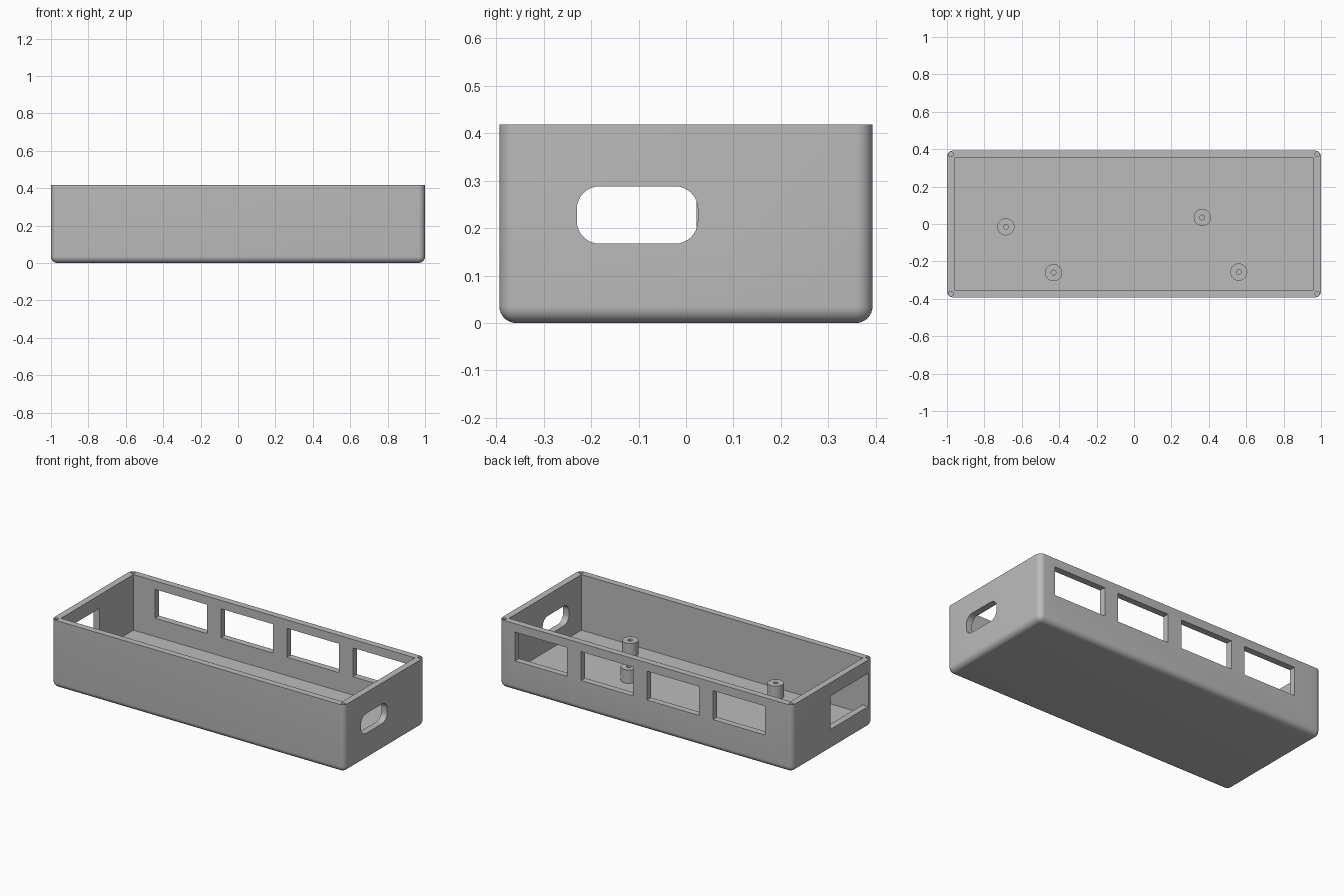
import bpy, bmesh, math
from mathutils import Matrix, Vector

if "Cube" in bpy.data.objects:
    bpy.data.objects.remove(bpy.data.objects["Cube"], do_unlink=True)

HALF_Y, TOP, FLOOR = 0.393, 0.418, 0.075
INNER_X, INNER_Y = 0.96, 0.353

grey = bpy.data.materials.new("plain_grey")
grey.use_nodes = True
colour = (0.5, 0.5, 0.5, 1)
grey.diffuse_color = colour
grey.node_tree.nodes["Principled BSDF"].inputs["Base Color"].default_value = colour


def make_object(name, bm):
    bmesh.ops.recalc_face_normals(bm, faces=bm.faces)
    mesh = bpy.data.meshes.new(name)
    bm.to_mesh(mesh)
    bm.free()
    mesh.materials.append(grey)
    obj = bpy.data.objects.new(name, mesh)
    bpy.context.collection.objects.link(obj)
    return obj


def box(name, low, high, radius=0, rounded=lambda edge: False):
    low, high = Vector(low), Vector(high)
    bm = bmesh.new()
    bmesh.ops.create_cube(bm, size=1)
    bmesh.ops.scale(bm, vec=high - low, verts=bm.verts)
    bmesh.ops.translate(bm, vec=(low + high) / 2, verts=bm.verts)
    edges = [e for e in bm.edges if rounded(e)]
    if edges:
        bmesh.ops.bevel(bm, geom=edges, offset=radius, segments=8,
                        profile=0.5, affect='EDGES')
    return make_object(name, bm)


def cylinder(name, x, y, low, high, radius):
    bm = bmesh.new()
    bmesh.ops.create_cone(bm, cap_ends=True, segments=24, radius1=radius, radius2=radius,
                          depth=high - low, matrix=Matrix.Translation((x, y, (low + high) / 2)))
    return make_object(name, bm)


def smooth(obj):
    bpy.ops.object.select_all(action='DESELECT')
    obj.select_set(True)
    bpy.context.view_layer.objects.active = obj
    bpy.ops.object.shade_smooth_by_angle(angle=math.radians(30))


def cut(obj, cutters):
    for cutter in cutters:
        cutter.hide_render = True
        mod = obj.modifiers.new(cutter.name, 'BOOLEAN')
        mod.operation, mod.solver, mod.object = 'DIFFERENCE', 'EXACT', cutter
    bpy.context.view_layer.update()
    graph = bpy.context.evaluated_depsgraph_get()
    result = bpy.data.meshes.new_from_object(obj.evaluated_get(graph))
    obj.modifiers.clear()
    obj.data = result
    for cutter in cutters:
        bpy.data.objects.remove(cutter, do_unlink=True)
    smooth(obj)


# Open tray, rounded everywhere except around the rim
tray = box("tray", (-1, -HALF_Y, 0), (1, HALF_Y, TOP), 0.035,
           lambda e: any(v.co.z < TOP - 0.01 for v in e.verts))
cutters = [box("cavity", (-INNER_X, -INNER_Y, FLOOR), (INNER_X, INNER_Y, 1))]

# Row of four windows through the back wall
for i in range(4):
    right = 0.537 - 0.45 * i
    cutters.append(box("window", (right, 0.3, 0.188), (right + 0.355, 0.5, 0.366)))

# Rounded slot in one end, rectangular port in the other
cutters.append(box("slot", (0.9, -0.23, 0.167), (1.1, 0.025, 0.288), 0.048,
                   lambda e: abs(e.verts[0].co.x - e.verts[1].co.x) > 0.1))
cutters.append(box("port", (-1.1, -0.348, 0.13), (-0.9, 0.022, 0.335)))

# Screw holes in the rim corners
for sx in (-1, 1):
    for sy in (-1, 1):
        cutters.append(cylinder("screw_hole", sx * 0.979, sy * 0.373, 0.3, 0.5, 0.012))
cut(tray, cutters)

# Hollow mounting posts on the floor
for x, y in ((-0.685, -0.015), (-0.43, -0.26), (0.365, 0.035), (0.56, -0.257)):
    post = cylinder("mounting_post", x, y, FLOOR - 0.01, 0.158, 0.046)
    cut(post, [cylinder("post_hole", x, y, FLOOR, 0.3, 0.013)])
